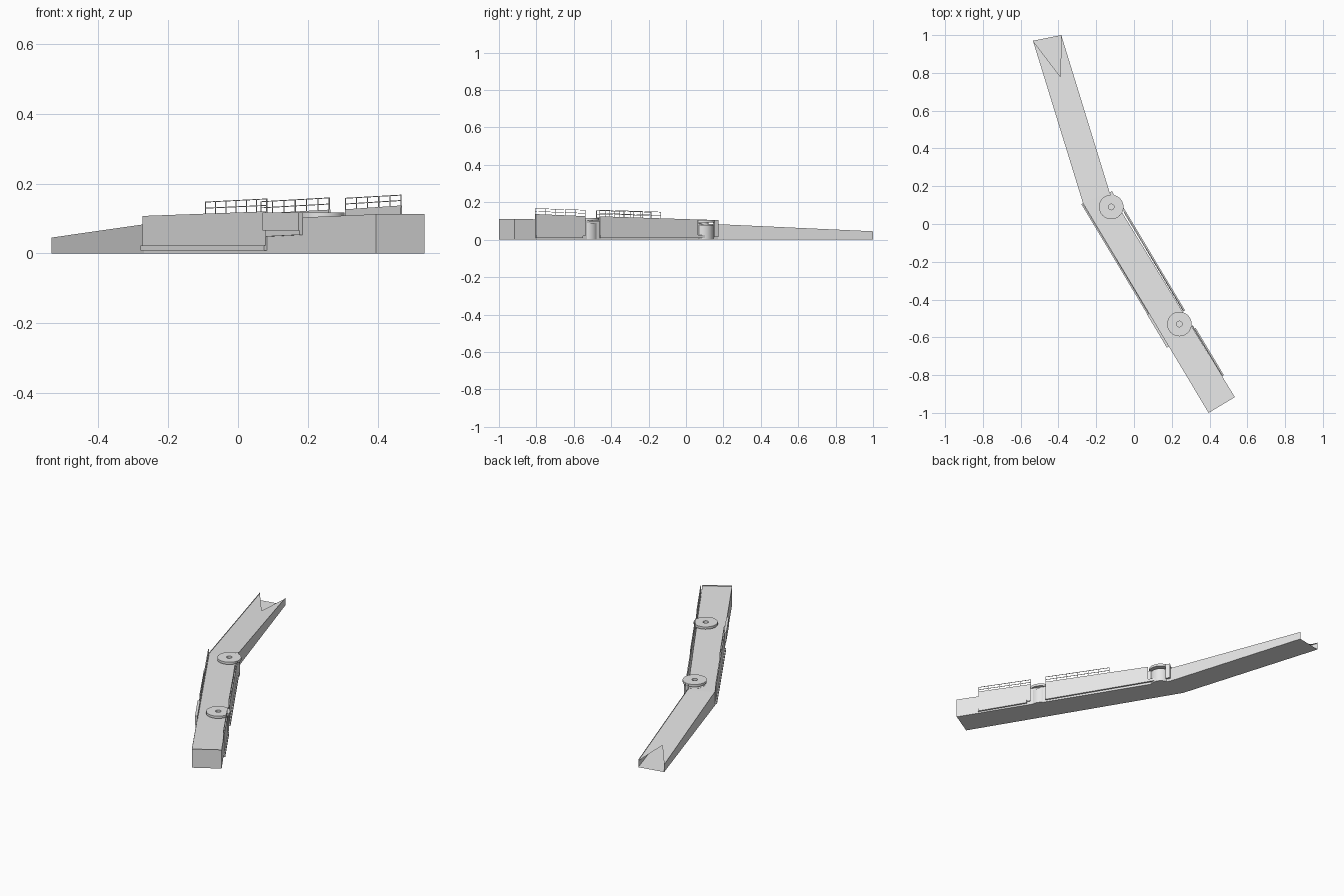
import bpy, bmesh, math
from mathutils import Vector

cube = bpy.data.objects.get("Cube")
if cube:
    bpy.data.objects.remove(cube)

GREY = bpy.data.materials.new("light_grey")
GREY.use_nodes = True
GREY.diffuse_color = (0.8, 0.8, 0.8, 1)
GREY.node_tree.nodes["Principled BSDF"].inputs["Base Color"].default_value = (0.8, 0.8, 0.8, 1)

# Frame of the straight main section: s runs back from the front, w runs across
ORIGIN = Vector((0.395, -1.0, 0))
ALONG = Vector((-0.514, 0.858, 0))
ACROSS = Vector((0.858, 0.514, 0))
WIDTH = 0.162


def at(s, w, z=0.0):
    return ORIGIN + ALONG * s + ACROSS * w + Vector((0, 0, z))


def finish(name, bm, normals=True):
    if normals:
        bmesh.ops.recalc_face_normals(bm, faces=bm.faces)
    mesh = bpy.data.meshes.new(name)
    bm.to_mesh(mesh)
    bm.free()
    mesh.materials.append(GREY)
    obj = bpy.data.objects.new(name, mesh)
    bpy.context.collection.objects.link(obj)
    return obj


def add_beam(bm, s0, s1, w0, w1, low, high):
    """Box along the main section; low and high are (z at s0, z at s1)."""
    ends = []
    for s, lo, hi in ((s0, low[0], high[0]), (s1, low[1], high[1])):
        ends.append([bm.verts.new(at(s, w, z)) for w, z in
                     ((w0, lo), (w1, lo), (w1, hi), (w0, hi))])
    a, b = ends
    bm.faces.new(a)
    bm.faces.new(b[::-1])
    for i in range(4):
        j = (i + 1) % 4
        bm.faces.new((a[j], a[i], b[i], b[j]))


def beam(name, *args):
    bm = bmesh.new()
    add_beam(bm, *args)
    return finish(name, bm)


# Hull: bottom, side walls and front wall, open at the far end
def raised(p, z):
    return Vector((p.x, p.y, z))


corners = [at(0, 0), at(0, WIDTH), Vector((-0.13, 0.17, 0)), Vector((-0.385, 1, 0)),
           Vector((-0.535, 0.97, 0)), Vector((-0.27, 0.11, 0))]
heights = [0.112, 0.112, 0.083, 0.045, 0.045, 0.083]
bm = bmesh.new()
foot = [bm.verts.new(p) for p in corners]
rim = [bm.verts.new(raised(p, h)) for p, h in zip(corners, heights)]
for i in (0, 1, 2, 4, 5):
    j = (i + 1) % 6
    bm.faces.new((foot[i], foot[j], rim[j], rim[i]))
bm.faces.new([foot[i] for i in (5, 2, 1, 0)])
bm.faces.new([foot[i] for i in (4, 3, 2, 5)])
finish("hull", bm, False)

# Deck just below the rim, with a V notch at the far end
bm = bmesh.new()
d = [bm.verts.new(raised(p, h - 0.006)) for p, h in zip(corners, heights)]
apex = bm.verts.new((-0.39, 0.78, 0.048))
for face in ((d[0], d[1], d[2], d[5]), (d[5], d[2], apex),
             (d[2], d[3], apex), (d[5], apex, d[4])):
    bm.faces.new(face)
finish("deck", bm, False)

# Parapets on the main section
beam("left_front_parapet", 0.13, 0.44, WIDTH - 0.002, WIDTH + 0.004, (0.02, 0.02), (0.137, 0.126))
beam("left_rear_parapet", 0.53, 1.14, WIDTH - 0.002, WIDTH + 0.004, (0.02, 0.02), (0.125, 0.108))
beam("right_parapet", 0.608, 1.294, -0.004, 0.002, (0.02, 0.02), (0.12, 0.107))

# Low ledges along the foot of the walls
beam("left_front_ledge", 0.13, 0.42, WIDTH, WIDTH + 0.010, (0.008, 0.008), (0.024, 0.024))
beam("left_rear_ledge", 0.53, 1.20, WIDTH, WIDTH + 0.010, (0.008, 0.008), (0.024, 0.024))
beam("right_ledge", 0.608, 1.294, -0.010, 0, (0.008, 0.008), (0.022, 0.022))

# Side box with its bracket
beam("side_box", 0.41, 0.613, -0.012, 0.002, (0.065, 0.065), (0.117, 0.117))
beam("side_box_bracket", 0.41, 0.60, -0.009, 0, (0.053, 0.048), (0.065, 0.065))


# Railings: two bars on evenly spaced posts
def railing(name, s0, s1, w, base, top, posts):
    bm = bmesh.new()
    t = 0.0012
    for level in (0.5, 1.0):
        z = [b + (h - b) * level for b, h in zip(base, top)]
        add_beam(bm, s0, s1, w - t, w + t, [v - 2 * t for v in z], z)
    for i in range(posts):
        f = i / (posts - 1)
        s = s0 + (s1 - s0) * f
        lo = base[0] + (base[1] - base[0]) * f - 0.005
        hi = top[0] + (top[1] - top[0]) * f
        add_beam(bm, s - t, s + t, w - t, w + t, (lo, lo), (hi, hi))
    finish(name, bm)


railing("left_front_railing", 0.13, 0.44, WIDTH, (0.137, 0.126), (0.168, 0.159), 6)
railing("left_rear_railing", 0.53, 0.91, WIDTH, (0.125, 0.114), (0.160, 0.149), 7)
railing("right_railing", 0.608, 0.95, 0, (0.12, 0.113), (0.157, 0.148), 7)


# Round towers, each with a neck and a flat disc with a central hole
def turned(name, centre, profile, steps=32):
    bm = bmesh.new()
    rings = []
    for r, z in profile:
        rings.append([bm.verts.new(centre + Vector((r * math.cos(a), r * math.sin(a), z)))
                      for a in (math.tau * k / steps for k in range(steps))])
    for a, b in zip(rings, rings[1:] + rings[:1]):
        for k in range(steps):
            m = (k + 1) % steps
            bm.faces.new((a[k], a[m], b[m], b[k]))
    obj = finish(name, bm)
    bpy.ops.object.select_all(action="DESELECT")
    obj.select_set(True)
    bpy.context.view_layer.objects.active = obj
    bpy.ops.object.shade_smooth_by_angle()


def ring(inner, outer, low, high):
    return [(inner, low), (outer, low), (outer, high), (inner, high)]


for label, centre, top in (("front", at(0.483, 0.109), 0.117), ("rear", at(1.20, 0.118), 0.106)):
    turned(label + "_tower", centre, ring(0.015, 0.057, 0, top - 0.027))
    turned(label + "_tower_neck", centre, ring(0.015, 0.03, top - 0.027, top - 0.014))
    turned(label + "_tower_disc", centre, ring(0.015, 0.065, top - 0.014, top))

# Small post beside the rear tower
beam("rear_tower_post", 1.245, 1.27, WIDTH - 0.014, WIDTH + 0.002, (0.015, 0.015), (0.105, 0.105))
